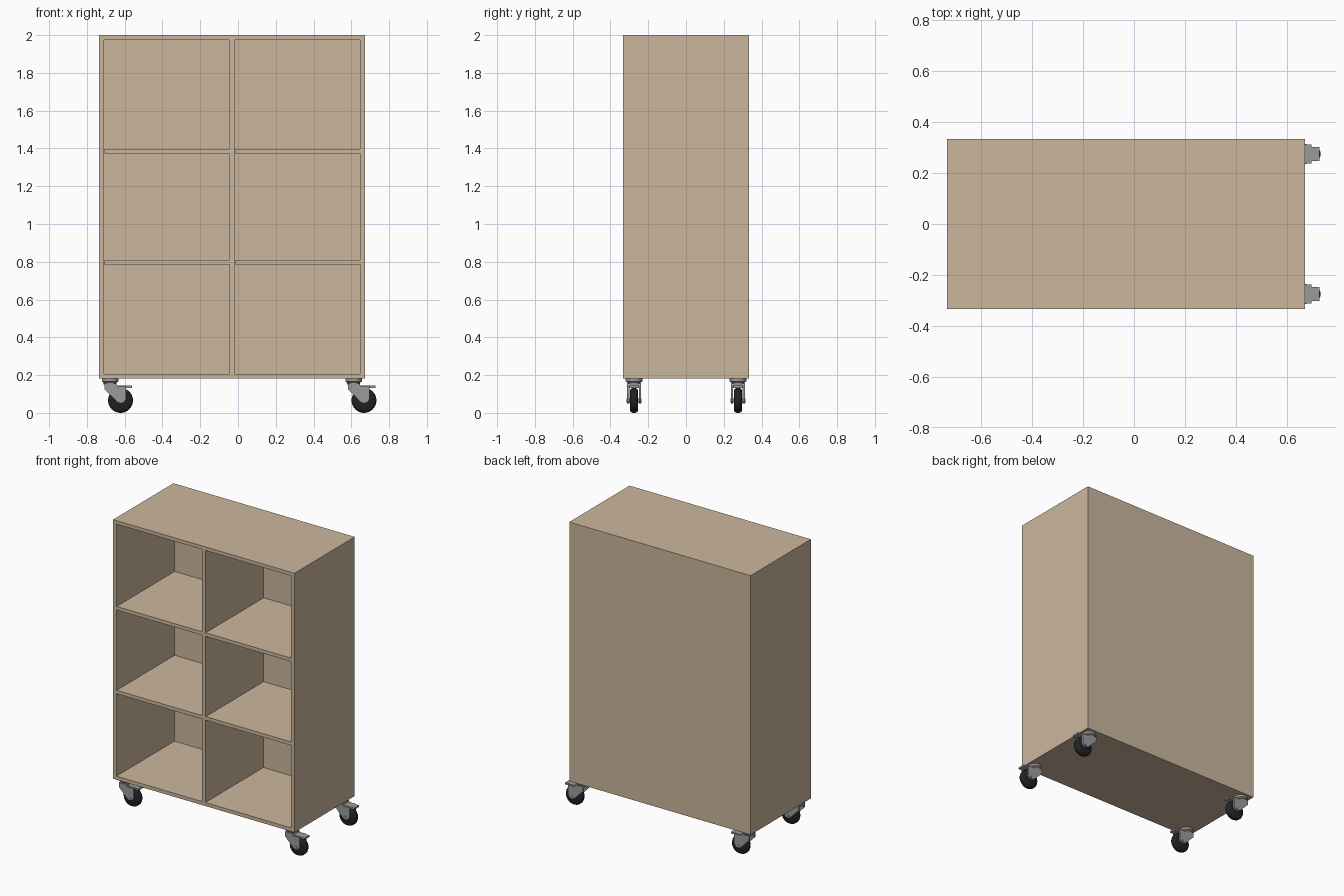
import bpy, bmesh, math
from mathutils import Matrix, Vector

if "Cube" in bpy.data.objects:
    bpy.data.objects.remove(bpy.data.objects["Cube"], do_unlink=True)


def material(name, rgb):
    m = bpy.data.materials.new(name)
    m.use_nodes = True
    m.diffuse_color = (*rgb, 1)
    m.node_tree.nodes["Principled BSDF"].inputs["Base Color"].default_value = (*rgb, 1)
    return m


WOOD = material("light wood", (0.60, 0.47, 0.335))
STEEL = material("grey steel", (0.33, 0.33, 0.33))
RUBBER = material("black rubber", (0.016, 0.016, 0.016))


def finish(name, bm, mat, smooth=False):
    bmesh.ops.recalc_face_normals(bm, faces=bm.faces)
    mesh = bpy.data.meshes.new(name)
    bm.to_mesh(mesh)
    bm.free()
    mesh.materials.append(mat)
    ob = bpy.data.objects.new(name, mesh)
    bpy.context.collection.objects.link(ob)
    if smooth:
        bpy.ops.object.select_all(action='DESELECT')
        ob.select_set(True)
        bpy.context.view_layer.objects.active = ob
        bpy.ops.object.shade_smooth_by_angle(angle=math.radians(35))
    return ob


def box(name, x, y, z, mat):
    """Box from three (low, high) ranges."""
    bm = bmesh.new()
    bmesh.ops.create_cube(bm, size=1)
    for v in bm.verts:
        v.co = Vector([(r[0] + r[1]) / 2 + c * (r[1] - r[0]) for r, c in zip((x, y, z), v.co)])
    return finish(name, bm, mat)


def lathe(name, profile, centre, axis, mat):
    """Spin (radius, height) points around the z or y axis."""
    bm = bmesh.new()
    vs = [bm.verts.new((r, 0, h)) for r, h in profile]
    edges = [bm.edges.new(p) for p in zip(vs, vs[1:])]
    bmesh.ops.spin(bm, geom=vs + edges, cent=(0, 0, 0), axis=(0, 0, 1),
                   angle=math.tau, steps=32, use_merge=True)
    bmesh.ops.remove_doubles(bm, verts=bm.verts, dist=1e-5)
    turn = Matrix.Rotation(math.pi / 2, 4, 'X') if axis == 'Y' else Matrix()
    bm.transform(Matrix.Translation(centre) @ turn)
    return finish(name, bm, mat, True)


def plate(name, outline, y0, y1, origin, mat):
    """Extrude an (x, z) outline along y."""
    bm = bmesh.new()
    face = bm.faces.new([bm.verts.new((x, y0, z)) for x, z in outline])
    new = bmesh.ops.extrude_face_region(bm, geom=[face])["geom"]
    bmesh.ops.translate(bm, vec=(0, y1 - y0, 0),
                        verts=[g for g in new if isinstance(g, bmesh.types.BMVert)])
    bm.transform(Matrix.Translation(origin))
    return finish(name, bm, mat, True)


# Cabinet carcass
LEFT, RIGHT, DEPTH, T = -0.735, 0.672, 0.334, 0.025
BASE, TOP = 0.182, 2.0
MID = (LEFT + RIGHT) / 2
full_x, full_y = (LEFT, RIGHT), (-DEPTH, DEPTH)
inner_z = (BASE + T, TOP - T)
box("top_panel", full_x, full_y, (TOP - T, TOP), WOOD)
box("bottom_panel", full_x, full_y, (BASE, BASE + T), WOOD)
box("right_side_panel", (LEFT, LEFT + T), full_y, inner_z, WOOD)
box("left_side_panel", (RIGHT - T, RIGHT), full_y, inner_z, WOOD)
box("back_panel", (LEFT + T, RIGHT - T), (DEPTH - T, DEPTH), inner_z, WOOD)
box("centre_divider", (MID - T / 2, MID + T / 2), (-DEPTH, DEPTH - T), inner_z, WOOD)

# Shelves on both sides of the divider
for side, x in (("right", (LEFT + T, MID - T / 2)), ("left", (MID + T / 2, RIGHT - T))):
    for level, z in (("lower", 0.785), ("upper", 1.373)):
        box(f"{level}_{side}_shelf", (x[0] + 0.002, x[1] - 0.002),
            (-DEPTH, DEPTH - T), (z, z + T), WOOD)

# Fork cheek outline, measured from the swivel axis
CHEEK = [(-0.03, 0.155), (0.03, 0.155), (0.036, 0.142), (0.085, 0.142),
         (0.085, 0.075), (0.074, 0.056), (0.055, 0.05), (0.036, 0.058), (-0.03, 0.125)]
TYRE = [(0, -0.022), (0.052, -0.022), (0.061, -0.017), (0.066, -0.007),
        (0.066, 0.007), (0.061, 0.017), (0.052, 0.022), (0, 0.022)]


def caster(label, x, y):
    base = Vector((x, y, 0))
    lathe(f"{label}_caster_mount", [(0, BASE), (0.044, BASE), (0.044, 0.167),
                                    (0.034, 0.16), (0.034, 0.15), (0, 0.15)],
          base, 'Z', STEEL)
    box(f"{label}_caster_bridge", (x - 0.03, x + 0.03), (y - 0.037, y + 0.037),
        (0.142, 0.156), STEEL)
    for side, s in (("front", -1), ("back", 1)):
        plate(f"{label}_caster_{side}_cheek", CHEEK, s * 0.025, s * 0.037, base, STEEL)
    box(f"{label}_caster_brake_lever", (x + 0.02, x + 0.116), (y - 0.027, y + 0.027),
        (0.133, 0.145), STEEL)
    hub = base + Vector((0.055, 0, 0.066))
    lathe(f"{label}_caster_wheel", TYRE, hub, 'Y', RUBBER)
    lathe(f"{label}_caster_axle", [(0, -0.04), (0.01, -0.04), (0.01, 0.04), (0, 0.04)],
          hub, 'Y', STEEL)


# Four casters, all trailing the same way
for side, x in (("right", -0.677), ("left", 0.612)):
    for end, y in (("front", -0.275), ("back", 0.275)):
        caster(f"{end}_{side}", x, y)
